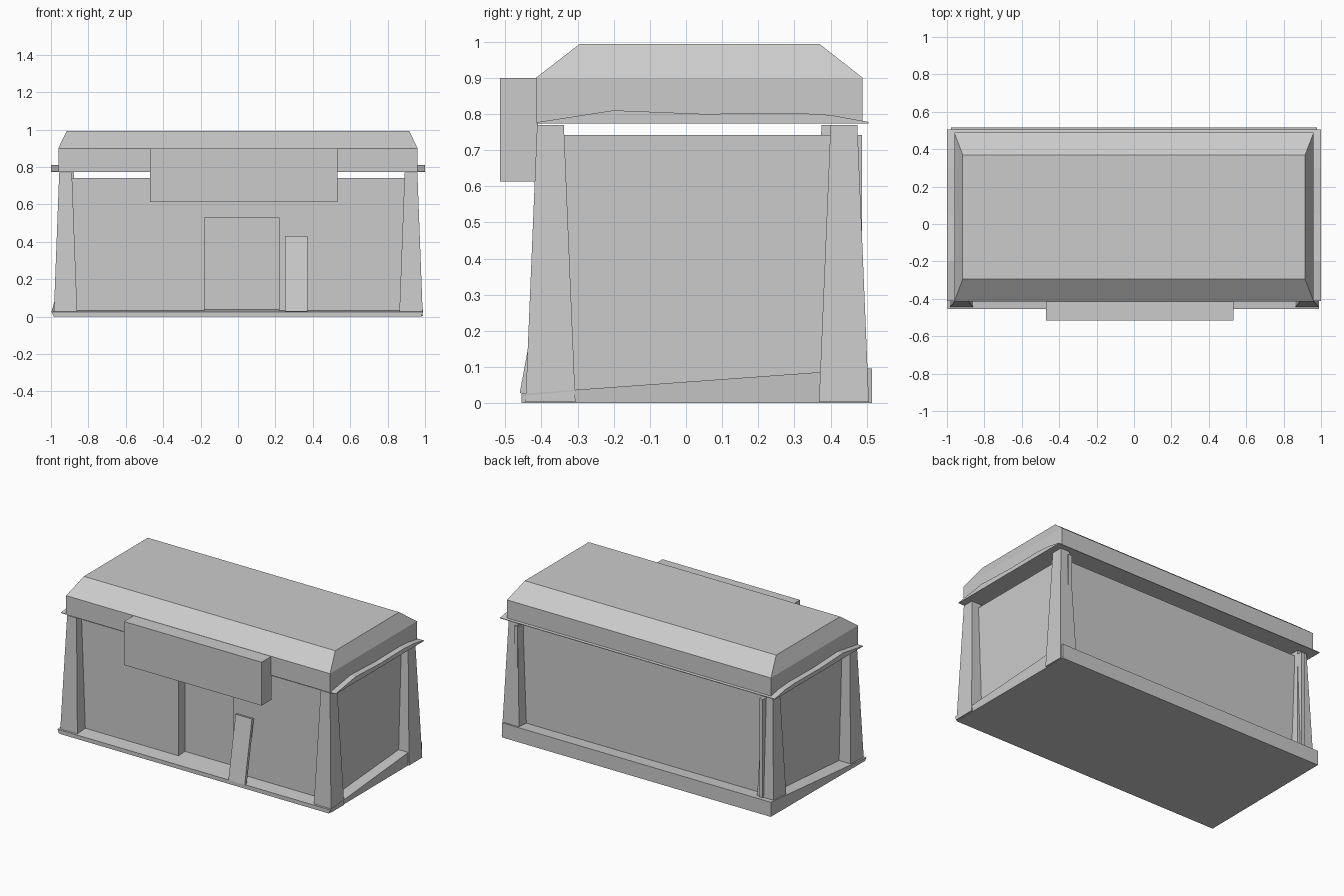
import bpy, bmesh

if "Cube" in bpy.data.objects:
    bpy.data.objects.remove(bpy.data.objects["Cube"])


def make(name, verts, faces):
    bm = bmesh.new()
    vs = [bm.verts.new(v) for v in verts]
    for f in faces:
        bm.faces.new([vs[i] for i in f])
    bmesh.ops.recalc_face_normals(bm, faces=bm.faces)
    me = bpy.data.meshes.new(name)
    bm.to_mesh(me)
    bm.free()
    ob = bpy.data.objects.new(name, me)
    bpy.context.collection.objects.link(ob)
    return ob


def loft(name, *rings):
    """Closed solid through rings of equal point count."""
    n = len(rings[0])
    verts = [p for r in rings for p in r]
    faces = [list(range(n)), list(range(len(verts) - n, len(verts)))]
    for k in range(len(rings) - 1):
        for i in range(n):
            j = (i + 1) % n
            faces.append([k * n + i, k * n + j, (k + 1) * n + j, (k + 1) * n + i])
    return make(name, verts, faces)


def rect(x0, x1, y0, y1, z):
    return [(x0, y0, z), (x1, y0, z), (x1, y1, z), (x0, y1, z)]


def box(name, x0, x1, y0, y1, z0, z1):
    return loft(name, rect(x0, x1, y0, y1, z0), rect(x0, x1, y0, y1, z1))


def side_prism(name, profile, x0, x1):
    """Extrude a (y, z) profile along x."""
    return loft(name, *[[(x, y, z) for y, z in profile] for x in (x0, x1)])


# Sloping foundation, low and slightly wider at the front
loft("foundation",
     [(-0.985, -0.455, 0), (0.98, -0.455, 0), (0.978, 0.515, 0), (-0.978, 0.515, 0)],
     [(-0.997, -0.455, 0.026), (0.99, -0.455, 0.026), (0.978, 0.515, 0.096), (-0.978, 0.515, 0.096)])

# Main walls, and a front wall with a recessed doorway
box("walls", -0.89, 0.9, -0.295, 0.425, 0.02, 0.742)
front = [(-0.9, 0.02), (-0.18, 0.02), (-0.18, 0.53), (0.22, 0.53),
         (0.22, 0.02), (0.9, 0.02), (0.9, 0.742), (-0.9, 0.742)]
loft("front_wall", *[[(x, y, z) for x, z in front] for y in (-0.36, -0.295)])

# Side wall panels that run on past the back wall
box("left_wall", -0.9, -0.875, -0.35, 0.487, 0.02, 0.742)
box("right_wall", 0.885, 0.91, -0.35, 0.487, 0.02, 0.742)

# Tapered corner pillars
for name, cx, cy in (("front_left_pillar", -0.922, -0.375),
                     ("front_right_pillar", 0.925, -0.375),
                     ("back_left_pillar", -0.912, 0.412),
                     ("back_right_pillar", 0.925, 0.437)):
    loft(name, rect(cx - 0.063, cx + 0.063, cy - 0.069, cy + 0.069, 0.003),
         rect(cx - 0.034, cx + 0.034, cy - 0.037, cy + 0.037, 0.77))

# Thin uneven eaves sheet under the roof
side_prism("eaves", [(-0.413, 0.774), (0.505, 0.774), (0.505, 0.778), (0.4, 0.797),
                     (0.3, 0.803), (0.05, 0.8), (-0.2, 0.81), (-0.413, 0.777)], -1, 1)

# Roof block with sloped upper edges
loft("roof", rect(-0.961, 0.961, -0.415, 0.489, 0.776),
     rect(-0.961, 0.961, -0.415, 0.489, 0.9),
     rect(-0.916, 0.915, -0.295, 0.37, 0.993))

# Blank sign board over the entrance
box("sign_board", -0.47, 0.532, -0.515, -0.41, 0.613, 0.899)

# Plank leaning by the doorway
side_prism("leaning_plank", [(-0.46, 0.028), (-0.385, 0.432), (-0.365, 0.428), (-0.44, 0.024)],
           0.252, 0.371)
